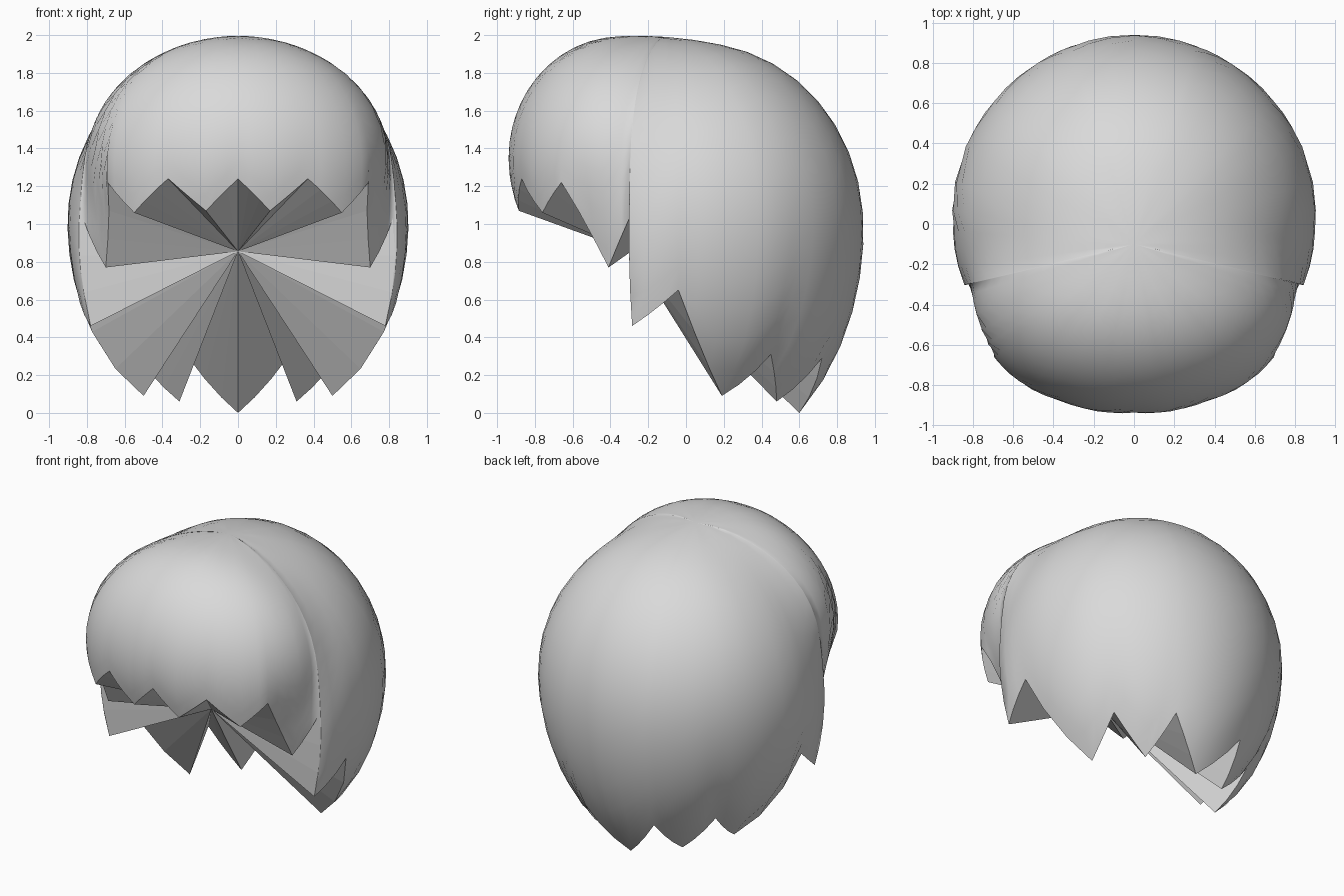
import bpy, bmesh, math
from mathutils import Vector

if "Cube" in bpy.data.objects:
    bpy.data.objects.remove(bpy.data.objects["Cube"])

CENTRE = Vector((0, -0.1, 1.1))      # rays for the shell start here
APEX = Vector((0, -0.29, 0.855))     # point where the inner facets meet
ROWS, STEPS = 16, 3

# Zigzag rim of the right half, front middle to back middle
RIM = [(0, -0.925, 1.24), (0.17, -0.885, 1.07), (0.37, -0.87, 1.24), (0.55, -0.76, 1.06),
       (0.69, -0.66, 1.22), (0.70, -0.41, 0.77), (0.82, -0.30, 1.03), (0.78, -0.285, 0.46),
       (0.85, -0.04, 0.65), (0.50, 0.19, 0.09), (0.54, 0.45, 0.31), (0.31, 0.48, 0.06),
       (0.26, 0.72, 0.29), (0, 0.60, 0.0)]


def ray(d, centre, size):
    """Distance from CENTRE along d to an ellipsoid."""
    o = [(CENTRE[i] - centre[i]) / size[i] for i in range(3)]
    v = [d[i] / size[i] for i in range(3)]
    a = sum(x * x for x in v)
    b = sum(x * y for x, y in zip(o, v))
    c = sum(x * x for x in o) - 1
    return (-b + math.sqrt(b * b - a * c)) / a


def union(d):
    """Main hair volume, fringe volume and a filler between them."""
    low = d.z * ray(d, (0, 0.05, 1), (0.9, 0.88, 0.955)) + CENTRE.z < 1
    main = ray(d, (0, 0.05, 1), (0.9, 0.88, 1.15 if low else 0.955))
    fringe = ray(d, (0, -0.35, 1.34), (0.80, 0.59, 0.65))
    filler = ray(d, (0, -0.12, 1.1), (0.82, 0.62, 0.885))
    p = 50
    return (main ** p + fringe ** p + filler ** p) ** (1 / p)


def radius(d):
    """Union averaged over a small cone, which rounds the crease."""
    u = d.orthogonal().normalized()
    w = d.cross(u)
    total = union(d)
    for s in (0.09, 0.17):
        for k in range(8):
            a = k * math.pi / 4 + s * 10
            total += union((d + (u * math.cos(a) + w * math.sin(a)) * s).normalized())
    return total / 17 + 0.004


# Full rim loop, each edge subdivided along the surface
loop = [Vector(p) for p in RIM]
loop += [Vector((-p[0], p[1], p[2])) for p in RIM[-2:0:-1]]
columns = []
for i, p in enumerate(loop):
    q = loop[(i + 1) % len(loop)]
    dp, dq = p - CENTRE, q - CENTRE
    rp = dp.length - radius(dp.normalized())
    rq = dq.length - radius(dq.normalized())
    for k in range(STEPS):
        t = k / STEPS
        columns.append((dp.lerp(dq, t).normalized(), rp + (rq - rp) * t))

# Shell from rim to crown
bm = bmesh.new()
up = Vector((0, 0, 1))
grid = []
for d, offset in columns:
    col = []
    for r in range(ROWS):
        t = r / ROWS
        e = d.slerp(up, t)
        col.append(bm.verts.new(CENTRE + e * (radius(e) + offset * (1 - t) ** 6)))
    grid.append(col)
crown = bm.verts.new(CENTRE + up * radius(up))
apex = bm.verts.new(APEX)
n = len(grid)
for i in range(n):
    a, b = grid[i], grid[(i + 1) % n]
    for r in range(ROWS - 1):
        bm.faces.new((a[r], b[r], b[r + 1], a[r + 1])).smooth = True
    bm.faces.new((a[-1], b[-1], crown)).smooth = True
    # Inner facets closing the underside
    bm.faces.new((b[0], a[0], apex)).smooth = False
bmesh.ops.recalc_face_normals(bm, faces=bm.faces)
for e in bm.edges:
    e.smooth = not any(not f.smooth for f in e.link_faces)

mesh = bpy.data.meshes.new("hair")
bm.to_mesh(mesh)
bm.free()
mat = bpy.data.materials.new("light grey")
mat.diffuse_color = (0.7, 0.7, 0.7, 1)
mat.use_nodes = True
mat.node_tree.nodes["Principled BSDF"].inputs["Base Color"].default_value = mat.diffuse_color
mesh.materials.append(mat)
hair = bpy.data.objects.new("hair", mesh)
bpy.context.collection.objects.link(hair)
